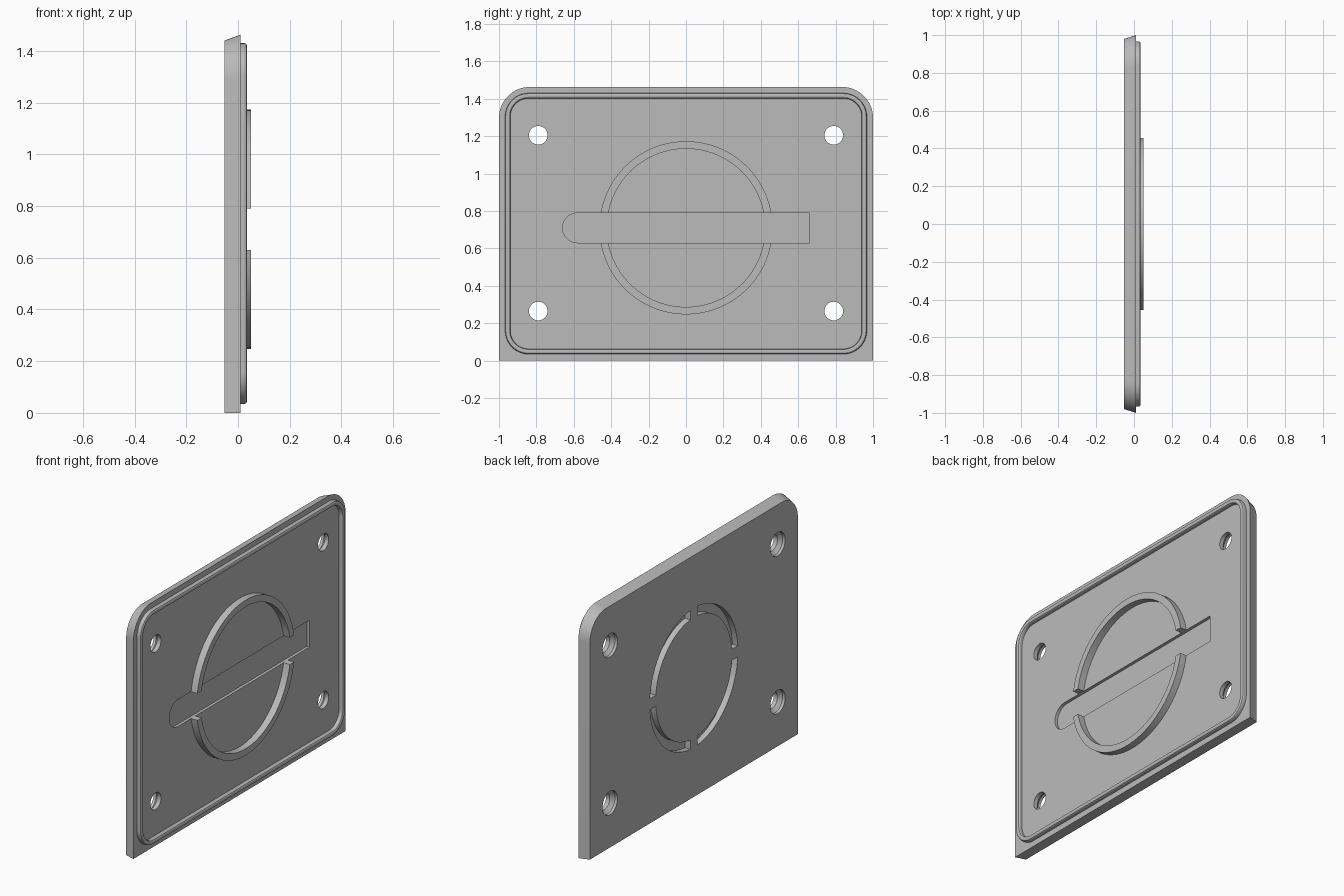
import bpy, bmesh
from math import asin, cos, sin, pi, radians

cube = bpy.data.objects.get("Cube")
if cube:
    bpy.data.objects.remove(cube, do_unlink=True)

GREY = (0.5, 0.5, 0.5, 1.0)
grey = bpy.data.materials.new("plain grey")
grey.use_nodes = True
grey.diffuse_color = GREY
grey.node_tree.nodes["Principled BSDF"].inputs["Base Color"].default_value = GREY

MID_Z = 0.71                       # height of the ring and slot centre
BACK, FACE, RIM_TOP, RING_TOP = -0.052, 0.01, 0.035, 0.051


def arc(cy, cz, r, a0, a1, steps=16):
    """Points of an arc in the y-z plane."""
    return [(cy + r * cos(a0 + (a1 - a0) * i / steps),
             cz + r * sin(a0 + (a1 - a0) * i / steps)) for i in range(steps + 1)]


def rounded(half, z0, z1, r, square_bottom=False):
    """Rounded rectangle, optionally with sharp lower corners."""
    top = arc(half - r, z1 - r, r, 0, pi / 2) + arc(r - half, z1 - r, r, pi / 2, pi)
    if square_bottom:
        return top + [(-half, z0), (half, z0)]
    return (top + arc(r - half, z0 + r, r, pi, 1.5 * pi)
            + arc(half - r, z0 + r, r, 1.5 * pi, 2 * pi))


def band(r0, r1, span, turn, gap0, gap1):
    """Piece of a ring whose ends are cut parallel to the axes."""
    def side(r):
        return arc(0, MID_Z, r, turn + asin(gap0 / r), turn + span - asin(gap1 / r), 40)
    return side(r1) + side(r0)[::-1]


def loft(name, layers, closed_loop=False):
    """Join matching outlines at given x positions into a solid."""
    bm = bmesh.new()
    rows = [[bm.verts.new((x, y, z)) for y, z in pts] for x, pts in layers]
    n = len(rows[0])
    pairs = list(zip(rows, rows[1:]))
    if closed_loop:
        pairs.append((rows[-1], rows[0]))
    else:
        bm.faces.new(rows[0])
        bm.faces.new(rows[-1])
    for a, b in pairs:
        for i in range(n):
            j = (i + 1) % n
            bm.faces.new((a[i], a[j], b[j], b[i]))
    bmesh.ops.recalc_face_normals(bm, faces=bm.faces)
    mesh = bpy.data.meshes.new(name)
    bm.to_mesh(mesh)
    bm.free()
    mesh.materials.append(grey)
    obj = bpy.data.objects.new(name, mesh)
    bpy.context.collection.objects.link(obj)
    return obj


def smooth(obj):
    obj.data.polygons.foreach_set("use_smooth", [True] * len(obj.data.polygons))
    obj.data.set_sharp_from_angle(angle=radians(25))


# Base plate, tapering towards the back except along its flat bottom
plate = loft("base_plate", [(BACK, rounded(0.98, 0, 1.44, 0.15, True)),
                            (FACE, rounded(1.0, 0, 1.463, 0.165, True))])

# Cutters: front slot with one round end
cutters = [loft("slot_cutter", [
    (x, arc(-0.58, MID_Z, 0.08, pi / 2, 1.5 * pi, 24)
     + [(0.66, MID_Z - 0.08), (0.66, MID_Z + 0.08)]) for x in (-0.008, 0.1)])]

# Cutters: countersunk screw holes
for y in (-0.79, 0.79):
    for z in (0.265, 1.205):
        cutters.append(loft("hole_cutter", [
            (x, arc(y, z, r, 0, 2 * pi, 40)[:-1])
            for x, r in ((-0.1, 0.07), (-0.035, 0.07), (-0.015, 0.05), (0.1, 0.05))]))

# Cutters: four curved grooves in the back
for k in range(4):
    outline = band(0.36, 0.415, pi / 2, k * pi / 2, 0.033, 0.033)
    cutters.append(loft("groove_cutter", [(x, outline) for x in (-0.1, -0.017)]))

for c in cutters:
    c.hide_render = True
    mod = plate.modifiers.new("cut", "BOOLEAN")
    mod.operation = "DIFFERENCE"
    mod.solver = "EXACT"
    mod.object = c
graph = bpy.context.evaluated_depsgraph_get()
cut_mesh = bpy.data.meshes.new_from_object(plate.evaluated_get(graph))
plate.modifiers.clear()
plate.data = cut_mesh
for c in cutters:
    bpy.data.objects.remove(c, do_unlink=True)
smooth(plate)


# Raised rim with softened edges: the cross-section is (inset, x)
def inset(d):
    return rounded(0.967 - d, 0.035 + d, 1.43 - d, 0.125 - d)


section = [(0, 0.005), (0, 0.026), (0.003, 0.032), (0.009, RIM_TOP),
           (0.019, RIM_TOP), (0.025, 0.032), (0.028, 0.026), (0.028, 0.005)]
smooth(loft("raised_rim", [(x, inset(d)) for d, x in section], closed_loop=True))

# Two half rings either side of the slot
for name, turn in (("upper_half_ring", 0), ("lower_half_ring", pi)):
    outline = band(0.423, 0.463, pi, turn, 0.08, 0.08)
    smooth(loft(name, [(x, outline) for x in (0.005, RING_TOP)]))
